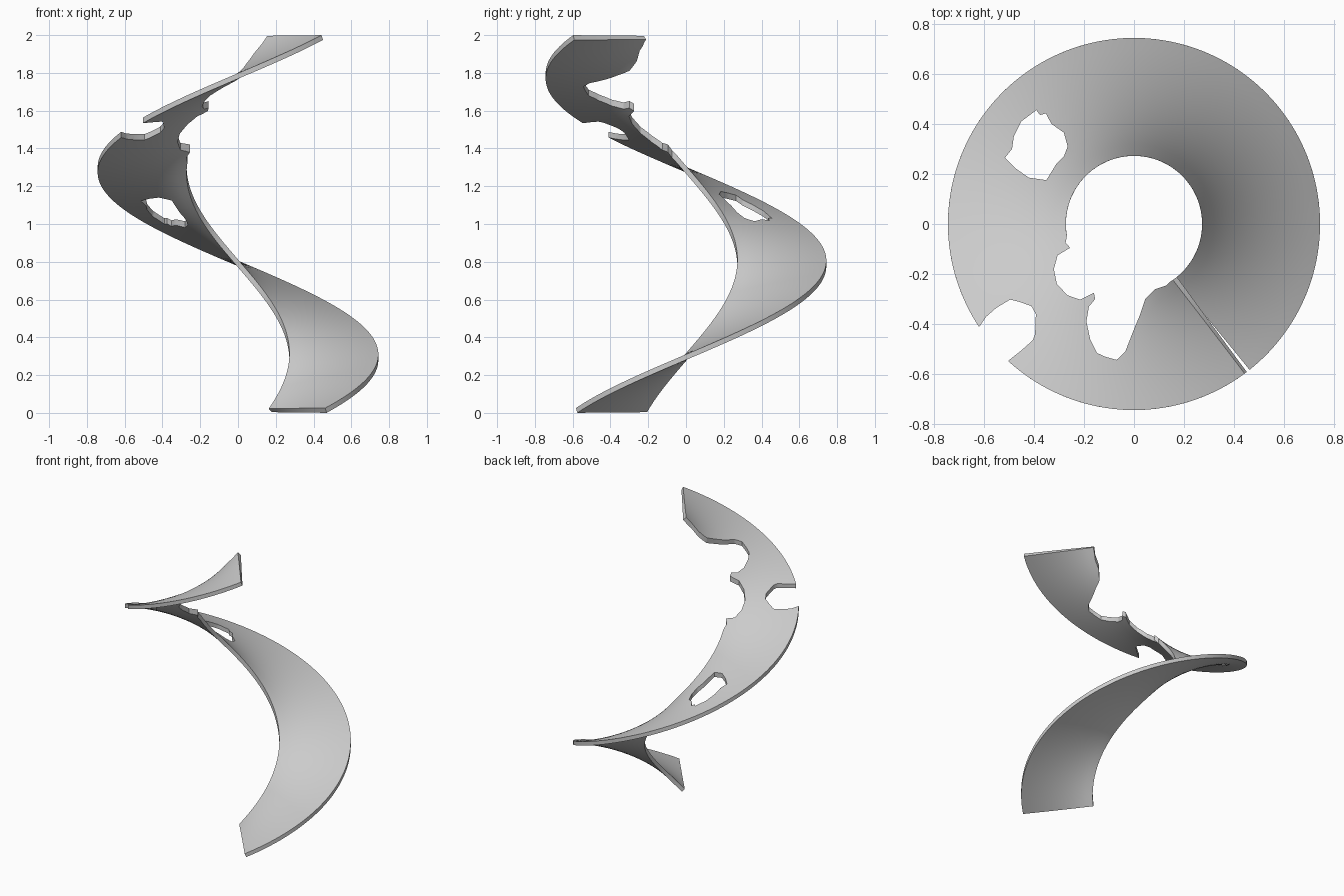
import bpy, bmesh, math

if "Cube" in bpy.data.objects:
    bpy.data.objects.remove(bpy.data.objects["Cube"])

R_IN, R_OUT = 0.272, 0.743
A0, A1 = math.radians(-51.2), math.radians(306.9)
Z0, Z1 = 0.013, 1.987
THICK = 0.027


def make_object(name, bm):
    bmesh.ops.recalc_face_normals(bm, faces=bm.faces)
    mesh = bpy.data.meshes.new(name)
    bm.to_mesh(mesh)
    bm.free()
    obj = bpy.data.objects.new(name, mesh)
    bpy.context.collection.objects.link(obj)
    return obj


def helical_strip(name, turns_seg=200, radial_seg=10):
    bm = bmesh.new()
    rows = []
    for i in range(turns_seg + 1):
        t = i / turns_seg
        a = A0 + (A1 - A0) * t
        z = Z0 + (Z1 - Z0) * t
        radii = [R_IN + (R_OUT - R_IN) * j / radial_seg for j in range(radial_seg + 1)]
        rows.append([bm.verts.new((r * math.cos(a), r * math.sin(a), z)) for r in radii])
    for p, q in zip(rows, rows[1:]):
        for j in range(radial_seg):
            bm.faces.new((p[j], p[j + 1], q[j + 1], q[j]))
    return make_object(name, bm)


def prism(name, outline, z0=-0.5, z1=2.5):
    bm = bmesh.new()
    face = bm.faces.new([bm.verts.new((x, y, z0)) for x, y in outline])
    ext = bmesh.ops.extrude_face_region(bm, geom=[face])
    top = [v for v in ext["geom"] if isinstance(v, bmesh.types.BMVert)]
    bmesh.ops.translate(bm, verts=top, vec=(0, 0, z1 - z0))
    obj = make_object(name, bm)
    obj.hide_render = True
    obj.hide_set(True)
    return obj


# Spiral ramp: one full turn of a flat ribbon
ramp = helical_strip("spiral_ramp")
solid = ramp.modifiers.new("thickness", "SOLIDIFY")
solid.thickness = THICK
solid.offset = 0

# Broken-out areas, outlined in plan
cutters = [
    # hole through the ribbon
    prism("hole_cutter", [
        (-0.41, 0.44), (-0.39, 0.455), (-0.375, 0.435), (-0.352, 0.442), (-0.33, 0.40),
        (-0.28, 0.365), (-0.265, 0.31), (-0.28, 0.27), (-0.31, 0.24), (-0.35, 0.175),
        (-0.42, 0.185), (-0.47, 0.22), (-0.515, 0.265), (-0.487, 0.30), (-0.48, 0.35),
        (-0.45, 0.41)]),
    # notch in the outer rim
    prism("outer_notch_cutter", [
        (-0.62, -0.413), (-0.59, -0.37), (-0.55, -0.335), (-0.495, -0.302), (-0.46, -0.31),
        (-0.41, -0.328), (-0.392, -0.36), (-0.395, -0.44), (-0.405, -0.465), (-0.45, -0.505),
        (-0.507, -0.55), (-0.62, -0.68), (-0.82, -0.50)]),
    # ragged inner rim
    prism("inner_bite_cutter", [
        (0, 0), (-0.26, 0.0), (-0.273, -0.075), (-0.255, -0.095), (-0.305, -0.125),
        (-0.32, -0.18), (-0.308, -0.24), (-0.265, -0.285), (-0.215, -0.302), (-0.16, -0.275),
        (-0.155, -0.30), (-0.18, -0.33), (-0.19, -0.39), (-0.175, -0.46), (-0.148, -0.515),
        (-0.115, -0.53), (-0.07, -0.543), (-0.035, -0.51), (0.0, -0.42), (0.025, -0.36),
        (0.045, -0.30), (0.085, -0.26), (0.13, -0.245), (0.16, -0.215)]),
]
for c in cutters:
    mod = ramp.modifiers.new(c.name, "BOOLEAN")
    mod.operation = "DIFFERENCE"
    mod.solver = "EXACT"
    mod.object = c

# Smooth surface with crisp edges
bpy.context.view_layer.objects.active = ramp
ramp.select_set(True)
for m in list(ramp.modifiers):
    bpy.ops.object.modifier_apply(modifier=m.name)
for c in cutters:
    bpy.data.objects.remove(c)
bpy.ops.object.shade_smooth_by_angle(angle=math.radians(30))
